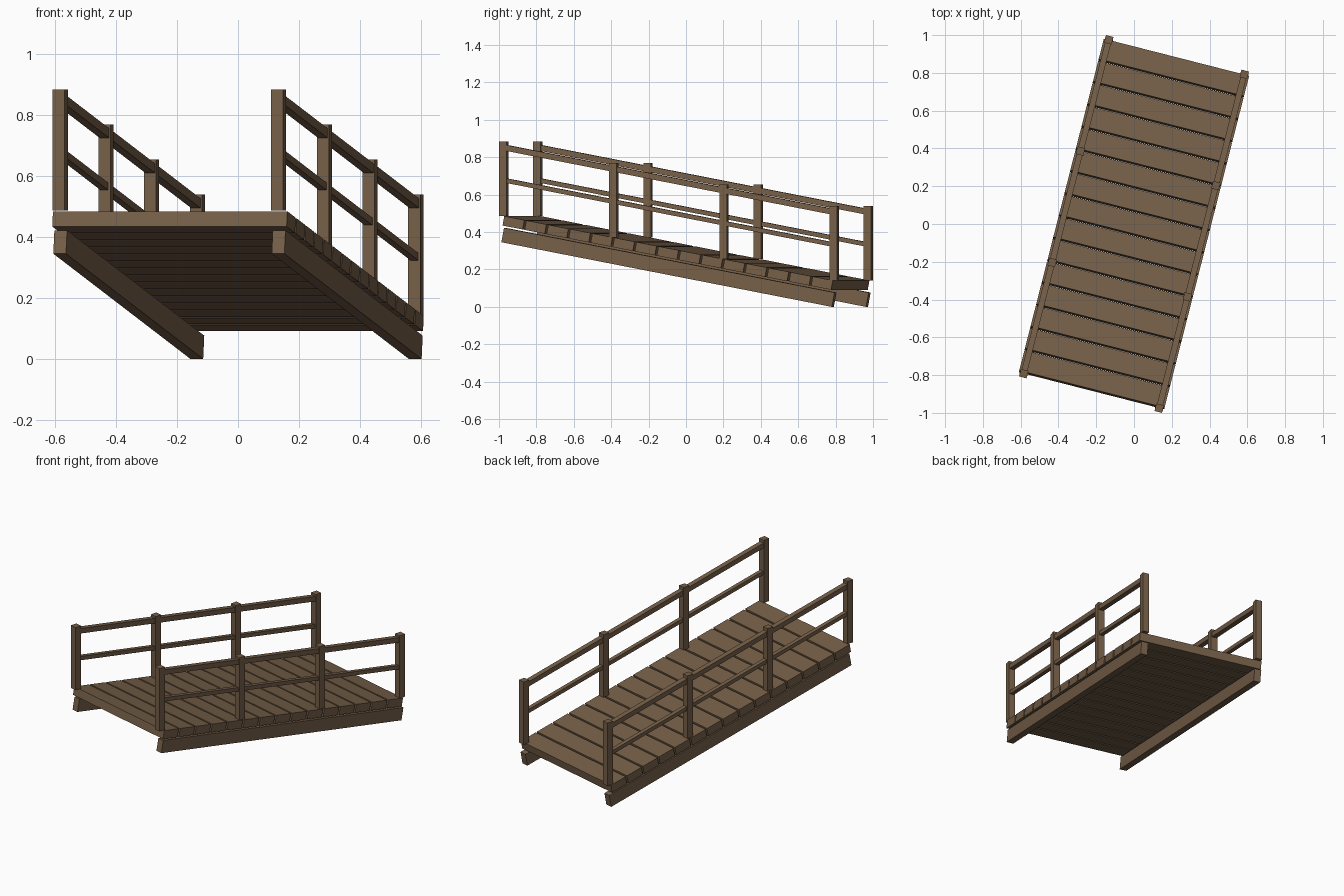
import bpy
from math import radians, sin, cos, tan
from mathutils import Matrix, Vector

if "Cube" in bpy.data.objects:
    bpy.data.objects.remove(bpy.data.objects["Cube"])

YAW, SLOPE = radians(14.3), radians(10.73)
LENGTH = 1.856          # length measured along the slope
SIDE = 0.37             # distance of beams, posts and rails from the centre line
PLANKS, POSTS = 15, 4

turn = Matrix.Rotation(-YAW, 4, 'Z')
tilt = Matrix.Rotation(-SLOPE, 4, 'X')

wood = bpy.data.materials.new("brown_wood")
wood.diffuse_color = (0.18, 0.115, 0.065, 1)
wood.use_nodes = True
wood.node_tree.nodes["Principled BSDF"].inputs["Base Color"].default_value = wood.diffuse_color


def box(name, size, matrix):
    bpy.ops.mesh.primitive_cube_add(size=1)
    ob = bpy.context.object
    ob.name = name
    ob.data.transform(matrix @ Matrix.Diagonal((*size, 1)))
    ob.data.materials.append(wood)
    return ob


def sloped(name, size, across, along, z):
    # box lying along the slope; z is its centre height at the middle of the bridge
    place = Matrix.Translation((0, 0, z)) @ turn @ tilt @ Matrix.Translation((across, along, 0))
    return box(name, size, place)


# deck planks with narrow gaps
pitch = LENGTH / PLANKS
for i in range(PLANKS):
    along = (i - (PLANKS - 1) / 2) * pitch
    sloped(f"deck_plank_{i + 1}", (0.794, pitch - 0.011, 0.051), 0, along, 0.288)

for side, label in ((-1, "left"), (1, "right")):
    x = side * SIDE
    # support beam under the deck
    sloped(f"{label}_beam", (0.043, LENGTH, 0.078), x, 0, 0.211)
    # top and middle handrails
    sloped(f"{label}_top_rail", (0.032, LENGTH, 0.031), x, 0, 0.68)
    sloped(f"{label}_middle_rail", (0.026, LENGTH, 0.024), x, 0, 0.505)
    # upright posts stepping down the slope
    for i in range(POSTS):
        u = (i / (POSTS - 1) - 0.5) * LENGTH * cos(SLOPE)
        z = 0.513 - u * tan(SLOPE)
        place = turn @ Matrix.Translation((x, u, z))
        box(f"{label}_post_{i + 1}", (0.041, 0.041, 0.398), place)
